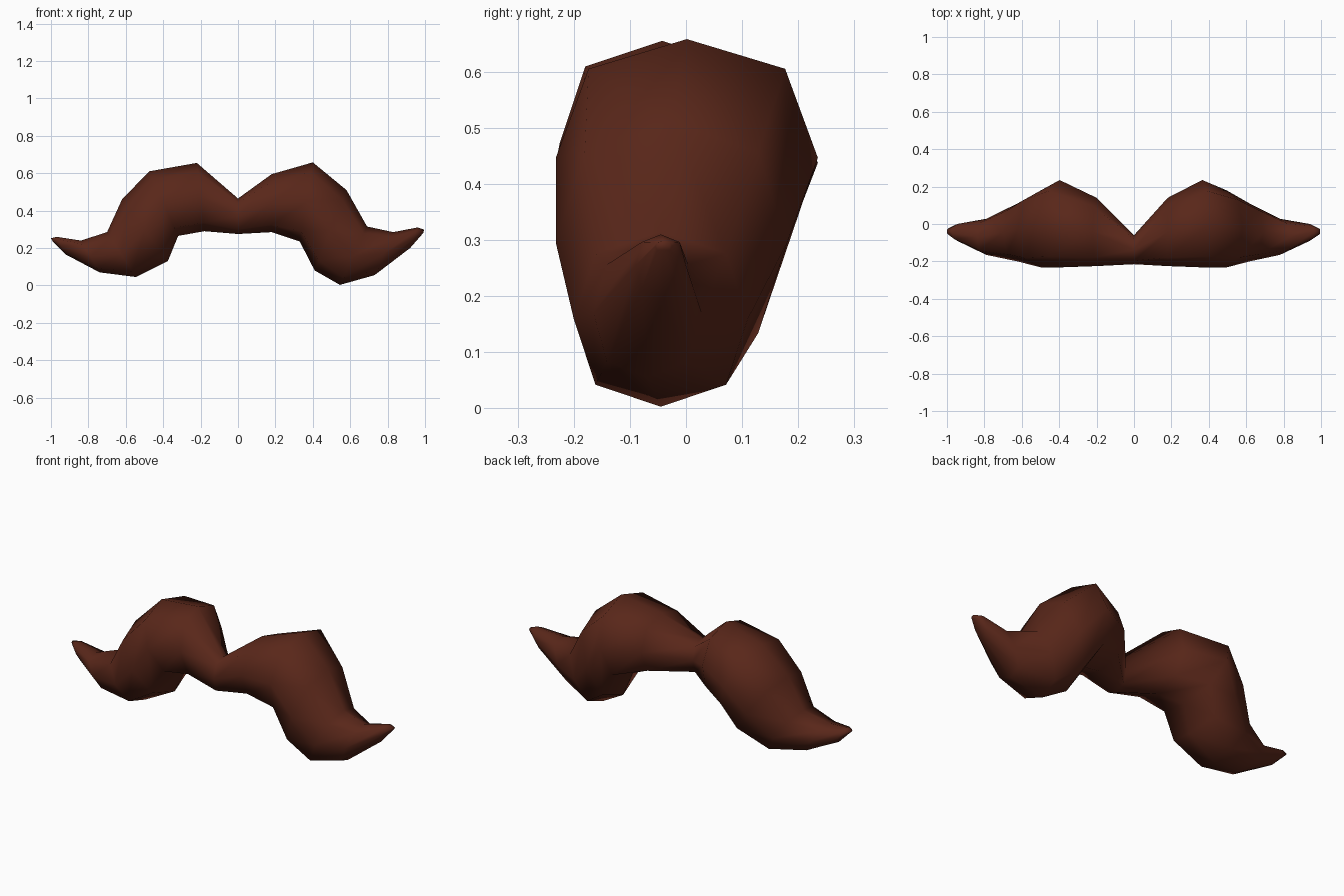
import bpy, bmesh
from mathutils import Vector

if "Cube" in bpy.data.objects:
    bpy.data.objects.remove(bpy.data.objects["Cube"])

# Each side: top (x, z) and bottom (x, z) of the sections from centre to tip
right = [(.18, .595, .18, .285), (.40, .658, .33, .235), (.58, .51, .41, .08),
         (.69, .315, .545, .003), (.83, .285, .73, .055), (.96, .31, .92, .20),
         (.995, .298, .99, .28)]
left = [(-.22, .655, -.18, .29), (-.475, .61, -.32, .265), (-.62, .46, -.375, .13),
        (-.70, .285, -.545, .045), (-.84, .24, -.74, .07), (-.97, .26, -.92, .165),
        (-1.0, .252, -.99, .235)]
# Front and back y of the sections, shared by both sides
depth = [(-.225, .14), (-.232, .235), (-.232, .18), (-.20, .11),
         (-.165, .028), (-.09, .0), (-.055, -.025)]

# Eight-sided section shape: (front/back, up/down)
D = .75
ring_shape = [(0, 1), (D, D), (1, 0), (D, -D), (0, -1), (-D, -D), (-1, 0), (-D, D)]


def ring(bm, section, ys):
    tx, tz, bx, bz = section
    y0, y1 = ys
    centre = Vector(((tx + bx) / 2, (y0 + y1) / 2, (tz + bz) / 2))
    up = Vector(((tx - bx) / 2, 0, (tz - bz) / 2))
    out = Vector((0, (y1 - y0) / 2, 0))
    return [bm.verts.new(centre + out * a + up * b) for a, b in ring_shape]


# Whole moustache lofted from the left tip through the pinched middle to the right tip
sections = list(zip(left, depth))[::-1] + [((0, .465, 0, .275), (-.215, -.06))] + list(zip(right, depth))
bm = bmesh.new()
rings = [ring(bm, s, ys) for s, ys in sections]
for a, b in zip(rings, rings[1:]):
    for i in range(8):
        j = (i + 1) % 8
        bm.faces.new((a[i], a[j], b[j], b[i]))
bm.faces.new(rings[0])
bm.faces.new(rings[-1])
bmesh.ops.recalc_face_normals(bm, faces=bm.faces)
mesh = bpy.data.meshes.new("moustache")
bm.to_mesh(mesh)
bm.free()
for p in mesh.polygons:
    p.use_smooth = True
moustache = bpy.data.objects.new("moustache", mesh)
bpy.context.collection.objects.link(moustache)

# Dark brown colour
brown = bpy.data.materials.new("brown_hair")
brown.diffuse_color = (.1, .02, .01, 1)
brown.use_nodes = True
brown.node_tree.nodes["Principled BSDF"].inputs["Base Color"].default_value = brown.diffuse_color
mesh.materials.append(brown)
